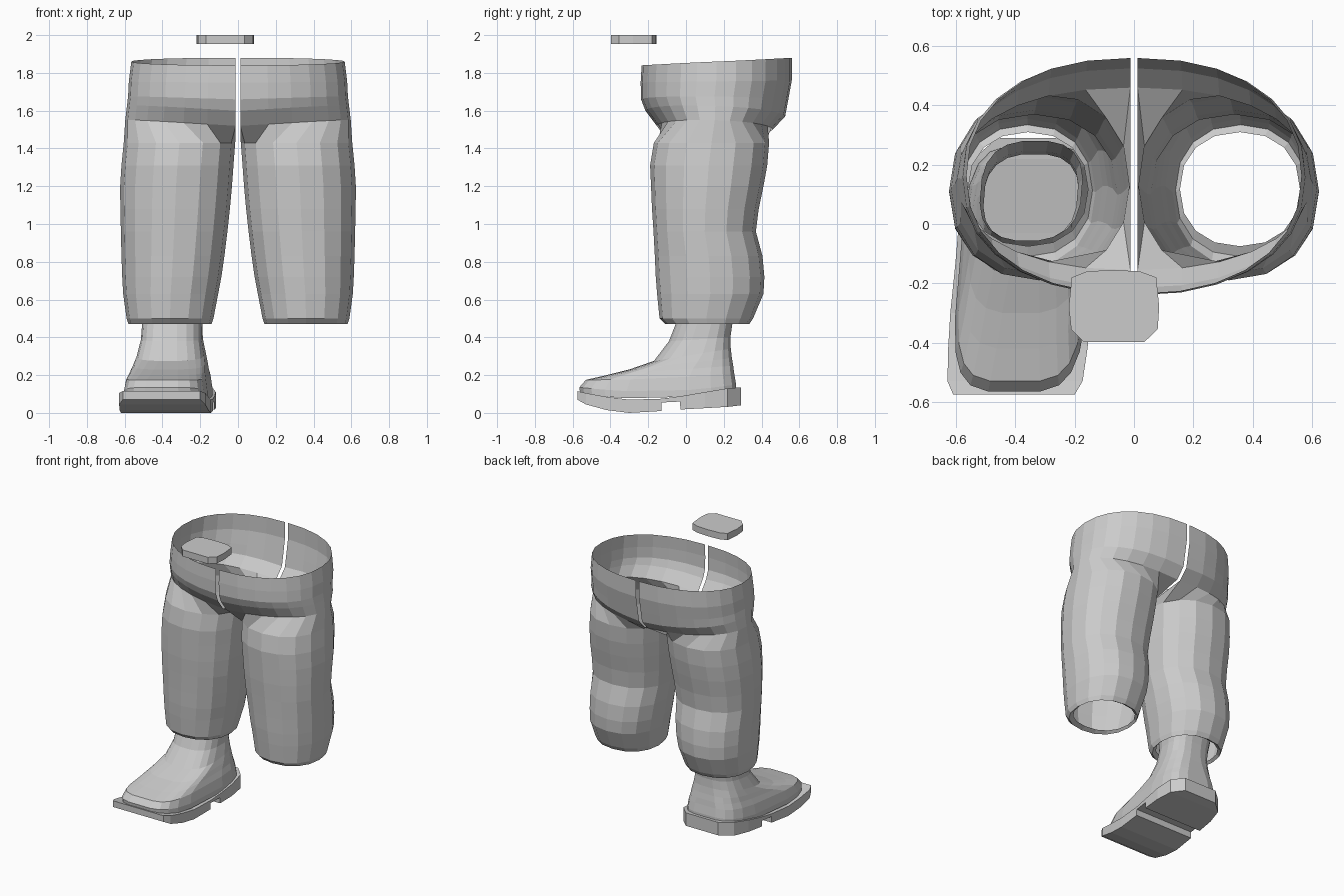
import bpy, bmesh, math

N = 16  # sides of each leg

grey = bpy.data.materials.new("grey cloth")
grey.diffuse_color = (0.6, 0.6, 0.6, 1)


def spow(v, e):
    return math.copysign(abs(v) ** e, v)


def make(name, verts, faces):
    bm = bmesh.new()
    vs = [bm.verts.new(v) for v in verts]
    for f in faces:
        bm.faces.new([vs[i] for i in f])
    bmesh.ops.recalc_face_normals(bm, faces=bm.faces)
    me = bpy.data.meshes.new(name)
    bm.to_mesh(me)
    bm.free()
    me.materials.append(grey)
    ob = bpy.data.objects.new(name, me)
    bpy.context.collection.objects.link(ob)
    return ob


def loft_faces(rows, n, start=0):
    return [(start + r * n + k, start + r * n + (k + 1) % n,
             start + (r + 1) * n + (k + 1) % n, start + (r + 1) * n + k)
            for r in range(rows - 1) for k in range(n)]


# Trouser leg rings: z, inner x, outer x, front y, back y
LEG = [(0.485, 0.155, 0.56, -0.075, 0.31), (0.47, 0.14, 0.58, -0.11, 0.335),
       (0.50, 0.13, 0.59, -0.14, 0.355), (0.63, 0.105, 0.608, -0.153, 0.41),
       (0.72, 0.088, 0.613, -0.16, 0.415), (0.83, 0.072, 0.617, -0.165, 0.405),
       (0.96, 0.056, 0.62, -0.172, 0.37), (1.08, 0.043, 0.623, -0.18, 0.385),
       (1.20, 0.032, 0.624, -0.185, 0.41), (1.31, 0.024, 0.617, -0.19, 0.43),
       (1.43, 0.015, 0.605, -0.17, 0.44)]
# Hip rows, open towards the centre: front z, back z, outer x, front y, back y, side lift
HIP = [(1.52, 1.50, 0.597, -0.155, 0.46, 0.04), (1.60, 1.57, 0.588, -0.215, 0.525, 0.04),
       (1.66, 1.65, 0.582, -0.238, 0.54, 0.02), (1.75, 1.76, 0.578, -0.24, 0.56, 0.0),
       (1.84, 1.88, 0.565, -0.235, 0.56, 0.0)]


def trouser_half(name, side):
    verts, n = [], N
    for z, xi, xo, yf, yb in LEG:
        for k in range(n):
            a = math.pi + 2 * math.pi * k / n
            verts.append(((xi + xo) / 2 + (xo - xi) / 2 * spow(math.cos(a), 0.9),
                          (yf + yb) / 2 + (yb - yf) / 2 * spow(math.sin(a), 0.9), z))
    faces = loft_faces(len(LEG), n)
    # crotch point, then the open hip rows
    crotch = len(verts)
    verts.append((0.012, 0.1, 1.46))
    h0, m = len(verts), n - 1
    for zf, zb, xo, yf, yb, lift in HIP:
        for k in range(m):
            s = math.pi * k / (m - 1)
            t = (1 - math.cos(s)) / 2
            verts.append((0.012 + (xo - 0.012) * spow(max(math.sin(s), 0), 0.9),
                          (yf + yb) / 2 - (yb - yf) / 2 * spow(math.cos(s), 0.9),
                          zf + (zb - zf) * t + lift * math.sin(s)))
    leg = (len(LEG) - 1) * n
    faces += [(leg, leg + 1, h0, crotch), (leg + n - 1, leg, crotch, h0 + m - 1)]
    faces += [(leg + k + 1, leg + k + 2, h0 + k + 1, h0 + k) for k in range(m - 1)]
    faces += [f for i, f in enumerate(loft_faces(len(HIP), m, h0)) if i % m != m - 1]
    make(name, [(side * x, y, z) for x, y, z in verts], faces)


trouser_half("trouser_leg_left", 1)
trouser_half("trouser_leg_right", -1)


def foot_x(y):  # centre line of the boot, toe turned outwards
    return -0.352 + 0.085 * (y - 0.05)


# Boot upper rings: front y, front z, back y, back z, half width, sag, squareness
UPPER = [(-0.56, 0.10, 0.265, 0.12, 0.222, 0.035, 0.5), (-0.565, 0.135, 0.265, 0.15, 0.222, 0.03, 0.5),
         (-0.53, 0.175, 0.255, 0.21, 0.212, 0.01, 0.5), (-0.42, 0.20, 0.25, 0.25, 0.2, 0, 0.55),
         (-0.30, 0.23, 0.243, 0.29, 0.192, 0, 0.6), (-0.17, 0.275, 0.237, 0.34, 0.18, 0, 0.7),
         (-0.09, 0.38, 0.235, 0.40, 0.162, 0, 0.75), (-0.055, 0.47, 0.245, 0.47, 0.158, 0, 0.75),
         (-0.055, 0.60, 0.28, 0.60, 0.172, 0, 0.75)]
verts, n = [], 20
for yf, zf, yb, zb, w, sag, e in UPPER:
    for k in range(n):
        a = 2 * math.pi * (k + 0.5) / n
        c = spow(math.cos(a), e) / math.cos(math.pi / n) ** e
        y = (yf + yb) / 2 + (yb - yf) / 2 * c
        t = (y - yf) / (yb - yf)
        verts.append((foot_x(y) + w * spow(math.sin(a), e), y,
                      zf + (zb - zf) * t - sag * math.sin(math.pi * min(max(t, 0), 1))))
make("boot_upper", verts, loft_faces(len(UPPER), n))

# Boot sole with heel notch: y, half width, bottom z, top z
SOLE = [(-0.575, 0.205, 0.07, 0.115), (-0.53, 0.228, 0.045, 0.105), (-0.42, 0.235, 0.015, 0.085),
        (-0.30, 0.238, 0.0, 0.07), (-0.13, 0.235, 0.01, 0.075), (-0.129, 0.235, 0.055, 0.075),
        (-0.031, 0.235, 0.06, 0.088), (-0.03, 0.235, 0.018, 0.088), (0.10, 0.23, 0.025, 0.11),
        (0.22, 0.205, 0.032, 0.13), (0.29, 0.13, 0.04, 0.135)]
verts = []
for y, w, zb, zt in SOLE:
    x = foot_x(y)
    verts += [(x - w, y, zb), (x + w, y, zb), (x + w, y, zt), (x - w, y, zt)]
e = len(verts)
make("boot_sole", verts, loft_faces(len(SOLE), 4) + [(0, 1, 2, 3), (e - 4, e - 3, e - 2, e - 1)])

# Floating belt buckle plate with rounded corners
PLATE = [(-0.21, -0.18), (-0.16, -0.16), (-0.07, -0.155), (0.02, -0.16), (0.075, -0.18), (0.085, -0.28),
         (0.08, -0.355), (0.035, -0.398), (-0.17, -0.398), (-0.212, -0.355), (-0.22, -0.28)]
p = len(PLATE)
verts = [(x, y, z) for z in (1.952, 2.0) for x, y in PLATE]
make("belt_buckle", verts, loft_faces(2, p) + [tuple(range(p)), tuple(range(p, 2 * p))])
